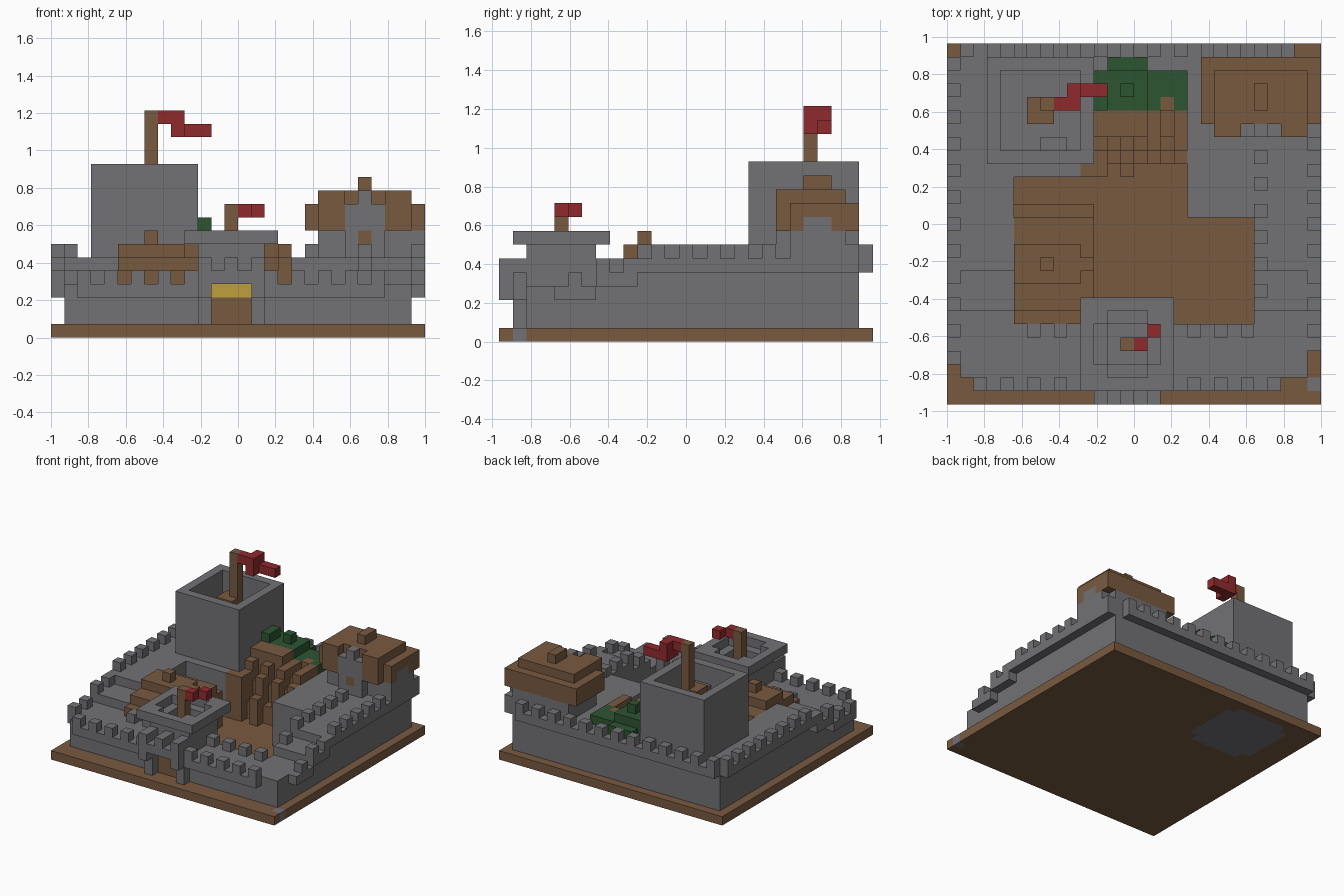
import bpy, bmesh
from mathutils import Vector

cube = bpy.data.objects.get("Cube")
if cube:
    bpy.data.objects.remove(cube)

NX, NY = 28, 27
U = 2 / NX
COLORS = {
    "stone_grey": (0.17, 0.165, 0.178),
    "earth_brown": (0.19, 0.102, 0.051),
    "flag_red": (0.28, 0.023, 0.026),
    "leaf_green": (0.026, 0.09, 0.032),
    "gate_gold": (0.51, 0.35, 0.045),
}
mats = {}
for name, rgb in COLORS.items():
    m = bpy.data.materials.new(name)
    m.use_nodes = True
    m.diffuse_color = (*rgb, 1)
    m.node_tree.nodes["Principled BSDF"].inputs["Base Color"].default_value = (*rgb, 1)
    mats[name] = m

cells = {}      # block position -> part name
part_mat = {}   # part name -> material name


def part(name, material):
    """Return a fill function for one part; ranges include both ends."""
    part_mat[name] = material

    def fill(xs, ys, zs):
        for i in span(xs):
            for j in span(ys):
                for k in span(zs):
                    cells[i, j, k] = name
    return fill


def span(v):
    return (v,) if isinstance(v, int) else range(v[0], v[1] + 1)


def carve(xs, ys, zs):
    for i in span(xs):
        for j in span(ys):
            for k in span(zs):
                cells.pop((i, j, k), None)


def wall_top(j):
    """Walkway level climbs in steps towards the back."""
    return 3 if j < 7 else 4 if j < 10 else 5


# Ground slab
ground = part("ground", "earth_brown")
ground((0, NX - 1), (0, NY - 1), 0)

# Curtain walls, raised terraces and overhanging walkway edge
wall = part("curtain_wall", "stone_grey")
wall(27, 1, 0)
for j in range(2, 26):
    for i in range(1, 27):
        yard = 5 <= i <= 22 and 6 <= j <= 22
        terrace = (i >= 18 and j >= 14) or (i <= 9 and j >= 17)
        if not yard or terrace:
            wall(i, j, (1, wall_top(j)))
    if j >= 3:
        wall(0, j, wall_top(j))
    if j >= 4:
        wall(27, j, wall_top(j))
wall((2, 24), 1, 3)
wall((1, 25), 26, 5)

# Battlements
teeth = part("battlements", "stone_grey")
for j in range(3, 26, 2):
    teeth(0, j, wall_top(j) + 1)
    if j > 3:
        teeth(27, j, wall_top(j) + 1)
for j in range(8, 19, 2):
    teeth(23, j, wall_top(j) + 1)
for i in range(2, 25, 2):
    teeth(i, 1, 4)
for i in range(6, 23, 2):
    teeth(i, 5, 4)
for i in range(1, 26, 2):
    teeth(i, 26, 6)

# Gatehouse with overhanging parapet and sunken top
gate = part("gatehouse", "stone_grey")
gate((11, 15), (2, 6), (1, 6))
gate((10, 16), (1, 7), 7)
carve((12, 14), (2, 6), 7)
carve((11, 15), (3, 5), 7)
carve((12, 14), (3, 5), 6)
gate((11, 15), 1, (1, 4))
gate((11, 15), 0, (3, 4))
for i in (11, 13, 15):
    gate(i, (0, 1), 5)
carve((12, 14), (0, 1), (1, 3))
door = part("gate_door", "earth_brown")
door((12, 14), 2, (1, 2))
lintel = part("gate_lintel", "gate_gold")
lintel((12, 14), 2, 3)
pole = part("gate_flagpole", "earth_brown")
pole(13, 4, (6, 9))
flag = part("gate_flag", "flag_red")
flag(14, 4, 9)
flag(15, 5, 9)

# Great tower: hollow at the top, foundation through the ground slab
tower = part("great_tower", "stone_grey")
tower((3, 10), (18, 25), (1, 12))
tower((4, 9), (18, 25), 0)
tower((3, 10), (19, 24), 0)
carve((4, 9), (19, 24), (10, 12))
tower((7, 8), 19, 10)
pole = part("tower_flagpole", "earth_brown")
pole(7, 22, (10, 16))
pole((6, 7), (21, 22), (10, 11))
flag = part("tower_flag", "flag_red")
flag((8, 9), 22, 16)
flag(9, 22, 15)
flag(9, 23, 16)
flag((9, 11), 23, 15)

# Timber lodge with stepped roof
lodge = part("timber_lodge", "earth_brown")
lodge((5, 10), (6, 14), (1, 4))
lodge((5, 10), (7, 13), 5)
lodge((5, 9), (9, 11), 6)
lodge(10, 10, 6)
lodge(7, 10, 7)

# Timber stockade, columns rising towards the back
stockade = part("timber_stockade", "earth_brown")
for i in range(11, 18):
    odd = i % 2
    stockade(i, 18, (1, 5 if odd else 2))
    stockade(i, 19, (1, 6 if odd else 4))
    stockade(i, (20, 21), (1, 7 if i < 15 else 5 + odd))
    stockade(i, 22, (1, 6))
stockade(11, 17, (1, 5))
stockade(10, 17, (1, 5))
stockade(13, 17, (1, 3))

# Shrubs on the back walkway
shrub = part("shrubs", "leaf_green")
shrub((11, 17), (22, 24), 6)
shrub((12, 14), 25, 6)
shrub((11, 14), (22, 24), 7)
shrub(11, (22, 23), 8)
shrub(13, 23, 8)
stockade(16, 22, 6)

# Corner house: stone body, gables and stepped timber roof
roof = part("house_roof", "earth_brown")
roof((19, 27), (21, 25), (8, 9))
roof((20, 26), 20, (8, 9))
roof((20, 26), (21, 24), 10)
roof((20, 21), 20, 10)
roof((25, 26), 20, 10)
roof(23, (22, 23), 11)
house = part("corner_house", "stone_grey")
house((20, 26), (21, 25), (6, 7))
house(27, (21, 24), (6, 7))
house(27, (22, 23), 8)
house((22, 24), 20, (6, 9))
house(23, 20, 10)
window = part("house_window", "earth_brown")
window(23, 20, 7)


# Turn each part's exposed block sides into a clean mesh
SIDES = [Vector([s if a == axis else 0 for a in range(3)])
         for axis in range(3) for s in (-1, 1)]


def build(name):
    bm = bmesh.new()
    for pos, owner in cells.items():
        if owner != name:
            continue
        for n in SIDES:
            beside = tuple(int(p + d) for p, d in zip(pos, n))
            if beside in cells:
                continue
            a = Vector((n.y, n.z, n.x))
            b = n.cross(a)
            mid = Vector(pos) + Vector((0.5, 0.5, 0.5)) + n / 2
            ring = [mid + (a * p + b * q) / 2
                    for p, q in ((-1, -1), (1, -1), (1, 1), (-1, 1))]
            bm.faces.new([bm.verts.new(((v.x - NX / 2) * U, (v.y - NY / 2) * U, v.z * U))
                          for v in ring])
    bmesh.ops.remove_doubles(bm, verts=bm.verts[:], dist=U / 100)
    bmesh.ops.dissolve_limit(bm, angle_limit=0.01, verts=bm.verts[:], edges=bm.edges[:])
    mesh = bpy.data.meshes.new(name)
    bm.to_mesh(mesh)
    bm.free()
    mesh.materials.append(mats[part_mat[name]])
    bpy.context.collection.objects.link(bpy.data.objects.new(name, mesh))


for name in part_mat:
    build(name)
